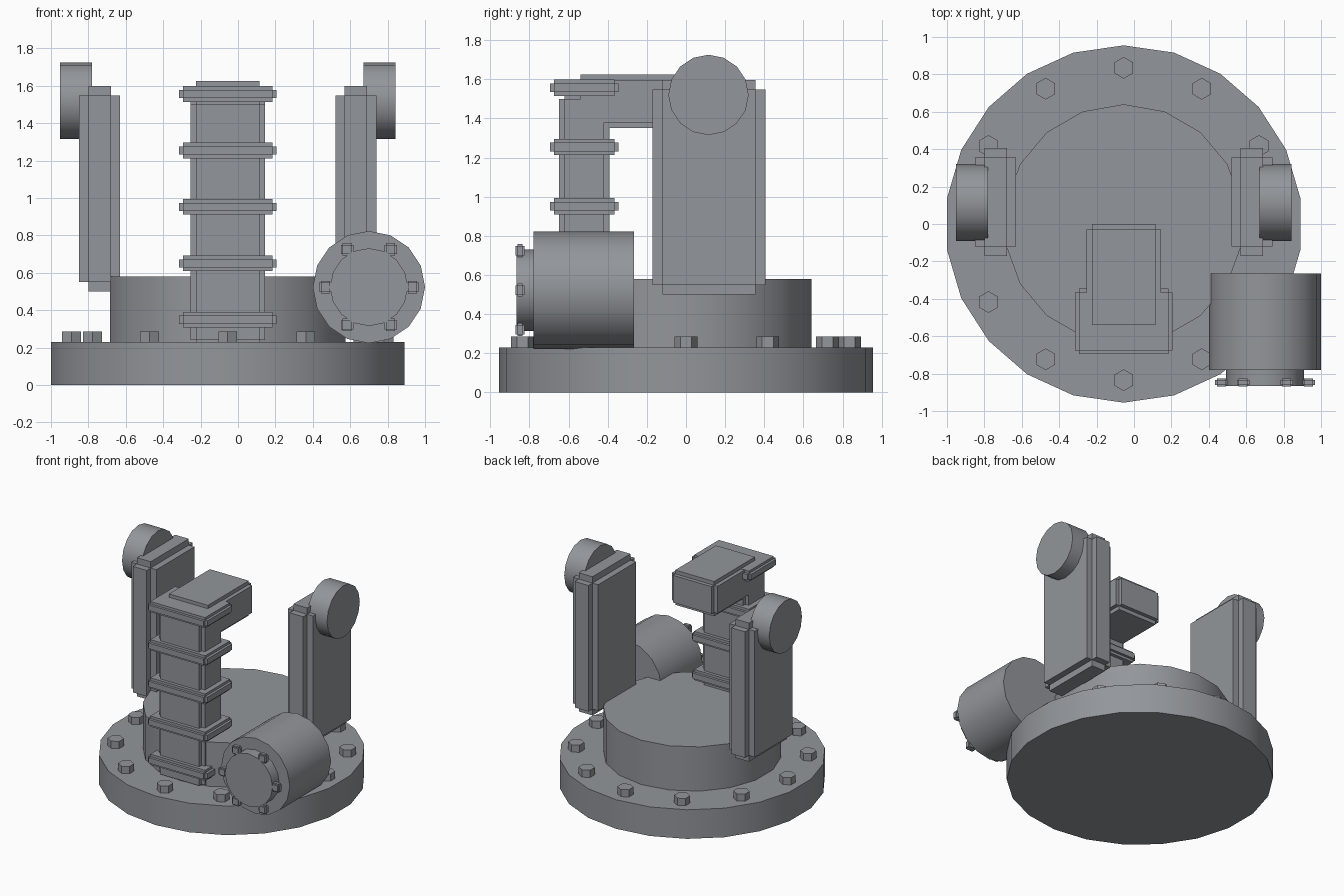
import bpy, bmesh, math
from mathutils import Matrix, Vector

if "Cube" in bpy.data.objects:
    bpy.data.objects.remove(bpy.data.objects["Cube"])

CX = -0.055  # symmetry axis of the base

# Dark steel grey for every part
steel = bpy.data.materials.new("dark_steel")
steel.diffuse_color = (0.155, 0.165, 0.18, 1)
steel.use_nodes = True
steel.node_tree.nodes["Principled BSDF"].inputs["Base Color"].default_value = steel.diffuse_color
steel.diffuse_color = (0.29, 0.305, 0.325, 1)
steel.use_nodes = True
steel.node_tree.nodes["Principled BSDF"].inputs["Base Color"].default_value = steel.diffuse_color


def finish(bm, name):
    me = bpy.data.meshes.new(name)
    bm.to_mesh(me)
    bm.free()
    me.materials.append(steel)
    ob = bpy.data.objects.new(name, me)
    bpy.context.collection.objects.link(ob)
    return ob


def cylinder(name, a, b, r, sides, smooth=True):
    """Cylinder from point a to point b."""
    a, b = Vector(a), Vector(b)
    axis = b - a
    m = Matrix.Translation((a + b) / 2) @ axis.to_track_quat('Z', 'Y').to_matrix().to_4x4()
    bm = bmesh.new()
    bmesh.ops.create_cone(bm, cap_ends=True, segments=sides, radius1=r, radius2=r,
                          depth=axis.length, matrix=m)
    ob = finish(bm, name)
    if smooth:
        bpy.ops.object.select_all(action='DESELECT')
        ob.select_set(True)
        bpy.context.view_layer.objects.active = ob
        bpy.ops.object.shade_smooth_by_angle(angle=math.radians(30))
    return ob


def notched_box(name, lo, hi, n):
    """Box whose edges are cut back by a square step n: three crossing boxes."""
    lo, hi = Vector(lo), Vector(hi)
    bm = bmesh.new()
    for axis in range(3):
        size = hi - lo - Vector((2 * n,) * 3)
        size[axis] += 2 * n
        bmesh.ops.create_cube(bm, size=1, matrix=Matrix.Translation((lo + hi) / 2)
                              @ Matrix.Diagonal((*size, 1)))
    return finish(bm, name)


# Base flange and raised hub
cylinder("base_flange", (CX, 0, 0), (CX, 0, 0.23), 0.955, 22)
cylinder("base_hub", (CX, 0, 0.2), (CX, 0, 0.58), 0.64, 18)

# Ring of hex bolts on the flange
for i in range(12):
    t = i * math.tau / 12
    x, y = CX + 0.835 * math.cos(t), 0.835 * math.sin(t)
    cylinder("flange_bolt", (x, y, 0.2), (x, y, 0.287), 0.058, 6, False)

# Side pillars with pivot discs
for s, side in ((-1, "left"), (1, "right")):
    xs = sorted((CX + s * 0.575, CX + s * 0.795))
    notched_box(side + "_pillar", (xs[0], -0.17, 0.5), (xs[1], 0.405, 1.597), 0.05)
    cylinder(side + "_pivot_disc", (CX + s * 0.725, 0.115, 1.52),
             (CX + s * 0.897, 0.115, 1.52), 0.205, 16)

# Front column, its bands and the arm on top
notched_box("column", (CX - 0.2, -0.65, 0.21), (CX + 0.2, -0.39, 1.53), 0.03)
for i in range(5):
    z = 0.348 + i * 0.302
    notched_box("column_band", (CX - 0.26, -0.695, z - 0.042), (CX + 0.26, -0.345, z + 0.042), 0.02)
notched_box("top_arm", (CX - 0.2, -0.57, 1.35), (CX + 0.2, 0, 1.625), 0.03)

# Motor drum with end cap and small bolts
MX, MZ = 0.7, 0.523
cylinder("motor_drum", (MX, -0.265, MZ), (MX, -0.78, MZ), 0.3, 16)
cylinder("motor_cap", (MX, -0.7, MZ), (MX, -0.865, MZ), 0.208, 16)
for i in range(6):
    t = i * math.tau / 6
    x, z = MX + 0.233 * math.cos(t), MZ + 0.233 * math.sin(t)
    notched_box("cap_bolt", (x - 0.034, -0.87, z - 0.034), (x + 0.034, -0.825, z + 0.034), 0.01)
